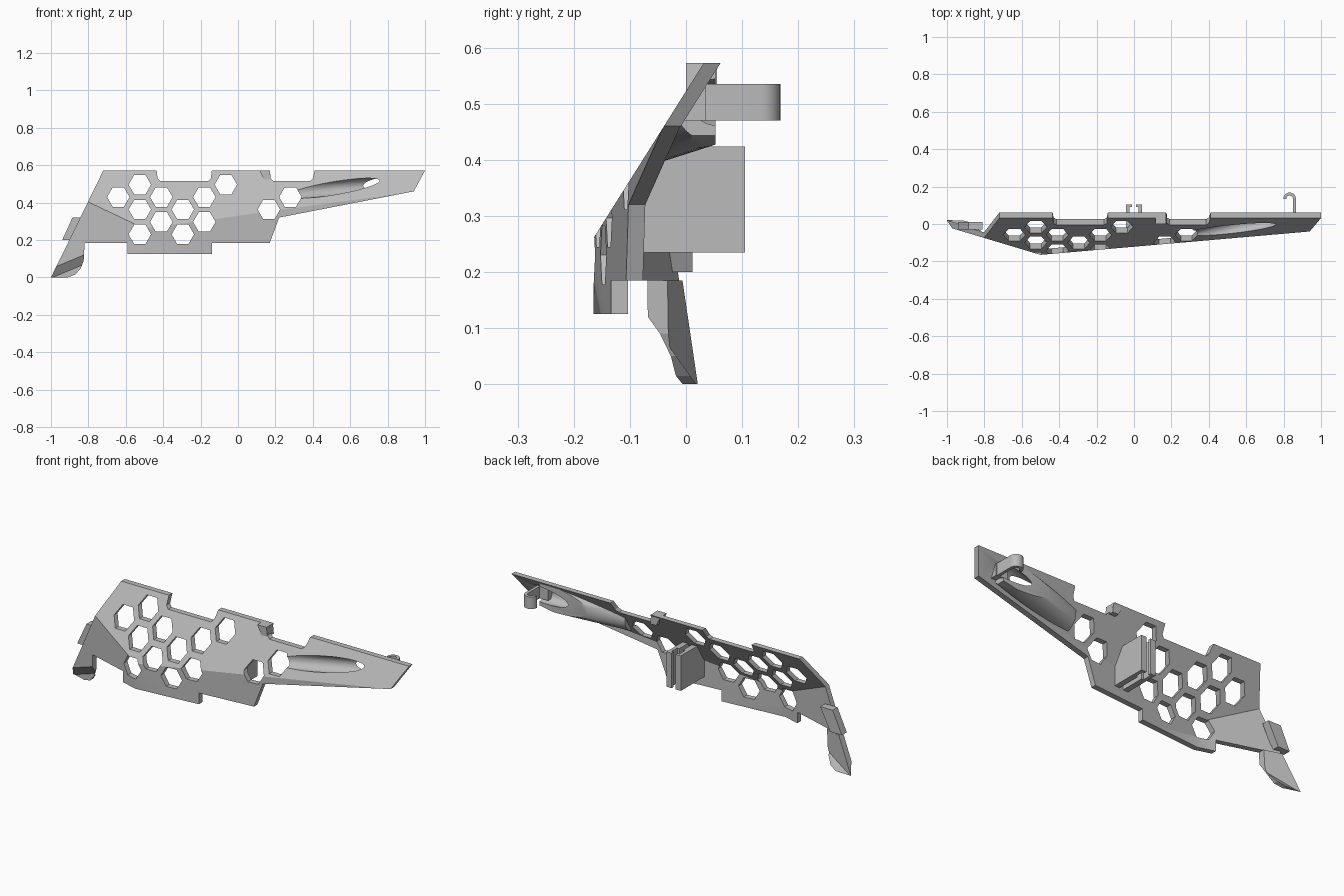
import bpy, bmesh, math
from mathutils import Matrix, Vector

cube = bpy.data.objects.get("Cube")
if cube:
    bpy.data.objects.remove(cube, do_unlink=True)

grey = bpy.data.materials.new("plain grey")
grey.use_nodes = True
GREY = (0.5, 0.5, 0.5, 1)
grey.diffuse_color = GREY
grey.node_tree.nodes["Principled BSDF"].inputs["Base Color"].default_value = GREY

# Planes as (a, b, c): depth y = a*x + b*z + c
SLOPE = (0, 0.63, -0.329)
LOWER = (0.0868, 0, -0.1216)
LEFT = (-0.3, 0, -0.315)
CHIN = (0, -0.715, 0.018)
SHELL = [SLOPE, LOWER, LEFT]


def flat(y):
    return [(0, 0, y)]


def shifted(planes, d):
    return [(a, b, c + d) for a, b, c in planes]


def depth(planes, co):
    return max(a * co.x + b * co.z + c for a, b, c in planes)


def finish(name, bm):
    bmesh.ops.recalc_face_normals(bm, faces=bm.faces)
    mesh = bpy.data.meshes.new(name)
    bm.to_mesh(mesh)
    bm.free()
    mesh.materials.append(grey)
    obj = bpy.data.objects.new(name, mesh)
    bpy.context.collection.objects.link(obj)
    return obj


def slab(name, outline, front, back):
    """Front-view outline, creased along the planes and thickened in y."""
    bm = bmesh.new()
    bm.faces.new([bm.verts.new((x, 0, z)) for x, z in outline])
    for planes in (front, back):
        for i, p in enumerate(planes):
            for q in planes[:i]:
                n = Vector((p[0] - q[0], 0, p[1] - q[1]))
                co = -n * (p[2] - q[2]) / n.length_squared
                bmesh.ops.bisect_plane(bm, geom=bm.verts[:] + bm.edges[:] + bm.faces[:],
                                       plane_co=co, plane_no=n.normalized(), dist=1e-5)
    new = bmesh.ops.extrude_face_region(bm, geom=bm.faces[:])["geom"]
    rear = {v for v in new if isinstance(v, bmesh.types.BMVert)}
    for v in bm.verts:
        v.co.y = depth(back if v in rear else front, v.co)
    return finish(name, bm)


def box_outline(x0, x1, z0, z1):
    return [(x0, z0), (x1, z0), (x1, z1), (x0, z1)]


def boolean(obj, cutter, operation):
    mod = obj.modifiers.new("cut", 'BOOLEAN')
    mod.operation, mod.object, mod.solver = operation, cutter, 'EXACT'
    bpy.context.view_layer.objects.active = obj
    bpy.ops.object.modifier_apply(modifier=mod.name)


def smooth(obj):
    bpy.ops.object.select_all(action='DESELECT')
    obj.select_set(True)
    bpy.context.view_layer.objects.active = obj
    bpy.ops.object.shade_smooth_by_angle(angle=math.radians(30))


# Main panel with stepped edges
TOP = 0.572
panel = slab("main_panel", [
    (-0.72, TOP), (-0.435, TOP), (-0.43, 0.53), (-0.415, 0.515), (-0.16, 0.515),
    (-0.145, 0.53), (-0.14, TOP), (0.17, TOP), (0.175, 0.53), (0.19, 0.515),
    (0.385, 0.515), (0.4, 0.53), (0.41, TOP), (1, TOP), (0.94, 0.46),
    (0.22, 0.32), (0.17, 0.185), (-0.14, 0.185), (-0.14, 0.125),
    (-0.59, 0.125), (-0.59, 0.185), (-0.909, 0.185)],
    SHELL, shifted(SHELL, 0.03))

# Honeycomb holes: column and row steps of the grid
bm = bmesh.new()
turn = Matrix.Rotation(math.pi / 2, 4, 'X') @ Matrix.Rotation(math.pi / 6, 4, 'Z')
for col, row in [(0, 0), (0, 2), (0, 4), (-1, 3), (1, 1), (1, 3), (2, 0), (2, 2),
                 (3, 1), (3, 3), (4, 4), (6, 2), (7, 3)]:
    place = Matrix.Translation((-0.525 + 0.115 * col, 0, 0.23 + 0.0665 * row))
    bmesh.ops.create_cone(bm, cap_ends=True, segments=6, radius1=0.06, radius2=0.06,
                          depth=1, matrix=place @ turn)
holes = finish("hex_cutter", bm)
boolean(panel, holes, 'DIFFERENCE')


# Slanted bore through the arm, with a raised collar behind it
def bore(name, radius):
    bm = bmesh.new()
    axis = Vector((1, 0.25, 0.08)).to_track_quat('Z', 'Y').to_matrix().to_4x4()
    bmesh.ops.create_cone(bm, cap_ends=True, segments=48, radius1=radius, radius2=radius,
                          depth=1.2, matrix=Matrix.Translation((0.53, -0.024, 0.478)) @ axis)
    return finish(name, bm)


outer, inner = bore("collar_cutter", 0.072), bore("bore_cutter", 0.041)
collar = slab("bore_collar", [(0.36, 0.35), (0.84, 0.443), (0.84, 0.56), (0.36, 0.56)],
              shifted(SHELL, 0.012), flat(0.053))
boolean(collar, outer, 'INTERSECT')
for part in (panel, collar):
    boolean(part, inner, 'DIFFERENCE')
    smooth(part)
for cutter in (holes, outer, inner):
    bpy.data.objects.remove(cutter, do_unlink=True)

# Lower corner foot, undercut towards its tip
slab("corner_foot", [(-1, 0), (-0.91, 0), (-0.87, 0.015), (-0.84, 0.05), (-0.825, 0.09),
                     (-0.82, 0.185), (-0.909, 0.185)],
     [LEFT, CHIN], shifted([LEFT], 0.036))

# Slanted tab beside the left edge
slab("side_tab", [(-0.94, 0.2), (-0.87, 0.2), (-0.81, 0.32), (-0.885, 0.32)],
     flat(-0.03), flat(0.012))

# Small lip on the top edge
slab("top_lip", [(0.115, TOP), (0.14, 0.52), (0.176, 0.52), (0.17, TOP)],
     flat(0.0), flat(0.055))

# Pair of rear bracket plates with inward rims
for side, label in ((-1, "right"), (1, "left")):
    a, b, c = (side * v for v in (0.043, 0.024, 0.012))
    slab(label + "_bracket_plate", box_outline(a, b, 0.235, 0.424),
         shifted(SHELL, 0.015), flat(0.105))
    slab(label + "_bracket_rim", box_outline(b, c, 0.235, 0.424), flat(0.09), flat(0.105))
    slab(label + "_bracket_base", box_outline(b, c, 0.235, 0.424),
         shifted(SHELL, 0.015), flat(0.04))

# Curled cable hook behind the arm tip
bm = bmesh.new()
arc = [math.pi * i / 16 for i in range(17)]
profile = [(0.866, 0.01)]
profile += [(0.832 + 0.034 * math.cos(t), 0.134 + 0.034 * math.sin(t)) for t in arc]
profile += [(0.832 + 0.018 * math.cos(t), 0.134 + 0.018 * math.sin(t)) for t in reversed(arc)]
profile += [(0.85, 0.01)]
face = bm.faces.new([bm.verts.new((x, y, 0.47)) for x, y in profile])
new = bmesh.ops.extrude_face_region(bm, geom=[face])["geom"]
bmesh.ops.translate(bm, vec=(0, 0, 0.065),
                    verts=[v for v in new if isinstance(v, bmesh.types.BMVert)])
smooth(finish("cable_hook", bm))
slab("cable_hook_base", box_outline(0.8, 0.87, 0.47, 0.535), shifted(SHELL, 0.012), flat(0.035))
